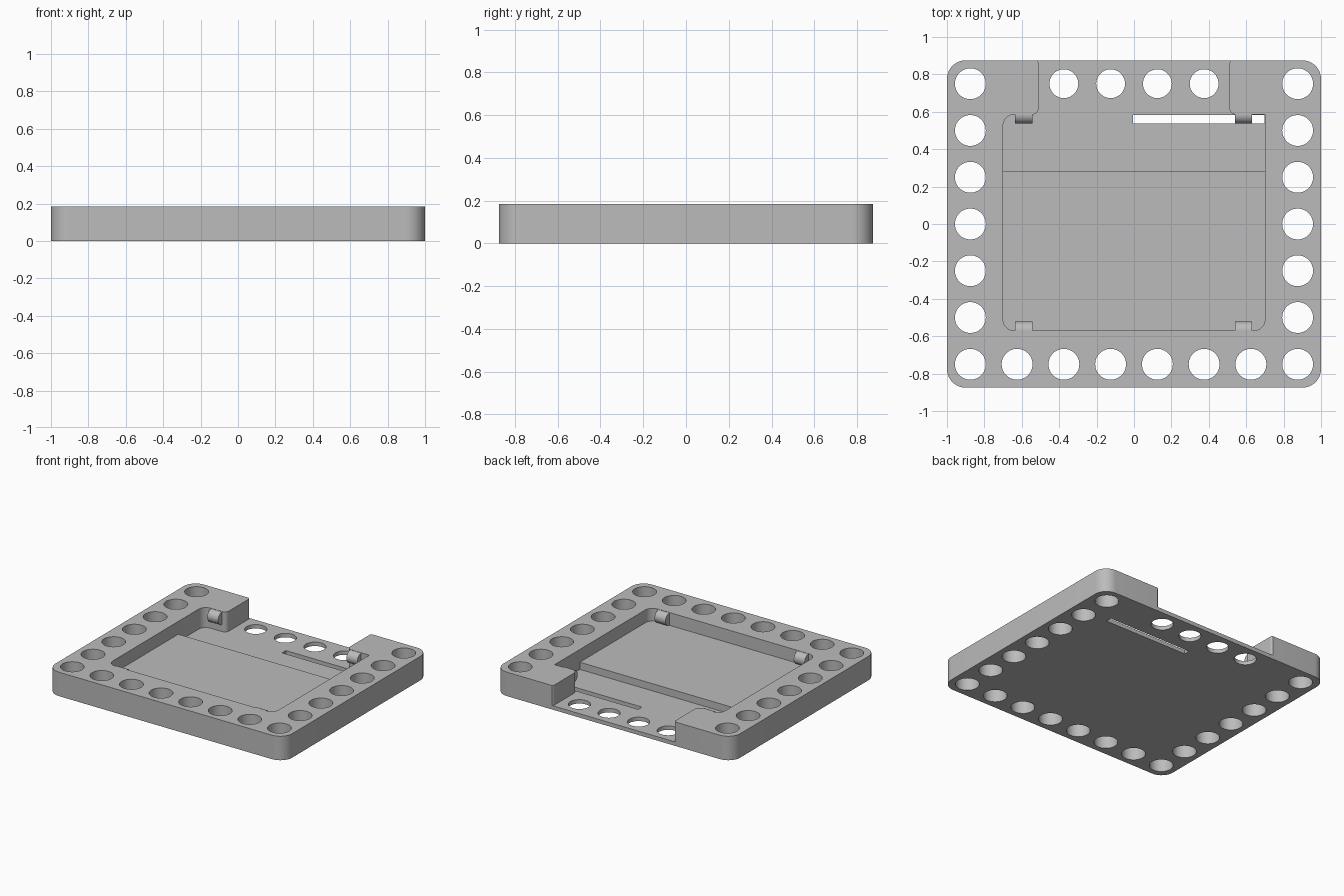
import bpy, bmesh, math
from mathutils import Vector

if "Cube" in bpy.data.objects:
    bpy.data.objects.remove(bpy.data.objects["Cube"])

H = 0.183        # total height
FLOOR = 0.03     # thin floor thickness

grey = bpy.data.materials.new("grey plastic")
grey.diffuse_color = (0.5, 0.5, 0.5, 1)
grey.use_nodes = True
grey.node_tree.nodes["Principled BSDF"].inputs["Base Color"].default_value = grey.diffuse_color


def rounded(points):
    """Polygon from (x, y, radius) corners, each replaced by a fillet arc."""
    out = []
    n = len(points)
    for i, (x, y, r) in enumerate(points):
        p = Vector((x, y))
        if r == 0:
            out.append(p)
            continue
        a = (Vector(points[i - 1][:2]) - p).normalized()
        b = (Vector(points[(i + 1) % n][:2]) - p).normalized()
        half = a.angle(b) / 2
        centre = p + (a + b).normalized() * (r / math.sin(half))
        start = p + a * (r / math.tan(half)) - centre
        end = p + b * (r / math.tan(half)) - centre
        sweep = math.atan2(start.x * end.y - start.y * end.x, start.dot(end))
        for k in range(11):
            t = sweep * k / 10
            c, s = math.cos(t), math.sin(t)
            out.append(centre + Vector((start.x * c - start.y * s,
                                        start.x * s + start.y * c)))
    return out


def circle(x, y, r, n=48):
    return [Vector((x + r * math.cos(2 * math.pi * k / n),
                    y + r * math.sin(2 * math.pi * k / n))) for k in range(n)]


def prism(name, outlines, z0, z1):
    """Extrude one or more closed outlines from z0 to z1."""
    bm = bmesh.new()
    for pts in outlines:
        lo = [bm.verts.new((p.x, p.y, z0)) for p in pts]
        hi = [bm.verts.new((p.x, p.y, z1)) for p in pts]
        bm.faces.new(lo[::-1])
        bm.faces.new(hi)
        for i in range(len(pts)):
            j = (i + 1) % len(pts)
            bm.faces.new((lo[i], lo[j], hi[j], hi[i]))
    bmesh.ops.recalc_face_normals(bm, faces=bm.faces)
    me = bpy.data.meshes.new(name)
    bm.to_mesh(me)
    bm.free()
    me.materials.append(grey)
    ob = bpy.data.objects.new(name, me)
    bpy.context.collection.objects.link(ob)
    return ob


def activate(ob):
    bpy.ops.object.select_all(action='DESELECT')
    ob.select_set(True)
    bpy.context.view_layer.objects.active = ob


def smooth(ob):
    activate(ob)
    bpy.ops.object.shade_smooth_by_angle(angle=math.radians(30))


def cut(ob, cutter):
    mod = ob.modifiers.new("cut", 'BOOLEAN')
    mod.operation = 'DIFFERENCE'
    mod.solver = 'EXACT'
    mod.object = cutter
    activate(ob)
    bpy.ops.object.modifier_apply(modifier=mod.name)
    bpy.data.objects.remove(cutter)


# frame block with rounded corners
frame = prism("frame", [rounded([(-1, -.875, .1), (1, -.875, .1),
                                 (1, .875, .1), (-1, .875, .1)])], 0, H)

# pocket, open to the back through a notch
cut(frame, prism("pocket_cutter", [rounded([
    (-.7, -.57, .06), (.7, -.57, .06), (.7, .585, 0),
    (.51, .585, .035), (.51, .873, .025), (.6, .9, 0), (.6, 1, 0),
    (-.6, 1, 0), (-.6, .9, 0), (-.51, .873, .025), (-.51, .585, .035),
    (-.7, .585, .06)])], FLOOR, 0.4))

# holes along the border
holes = []
for s in (-1, 1):
    holes += [circle(s * .875, -.75 + .25 * k, .0825) for k in range(7)]
    for x in (.125, .375, .625):
        holes.append(circle(s * x, -.75, .0825))
        if x < .6:
            holes.append(circle(s * x, .75, .077))
cut(frame, prism("hole_cutter", holes, -.1, .4))

# slot through the thin floor
cut(frame, prism("slot_cutter", [rounded([(-.005, .538, 0), (.699, .538, 0),
                                          (.699, .584, 0), (-.005, .584, 0)])], -.1, .1))
smooth(frame)

# raised floor, embedded in the walls
prism("raised_floor", [rounded([(-.72, -.6, 0), (.72, -.6, 0),
                                (.72, .28, 0), (-.72, .28, 0)])], .015, .085)

# rounded snap clips on the pocket walls
for x in (-.59, .585):
    for side, y in (("front", -.57), ("back", .585)):
        clip = prism(f"{side}_clip", [circle(0, 0, .048, 32)], -.046, .046)
        clip.rotation_euler = (0, math.pi / 2, 0)
        clip.location = (x, y, H - .05)
        smooth(clip)
